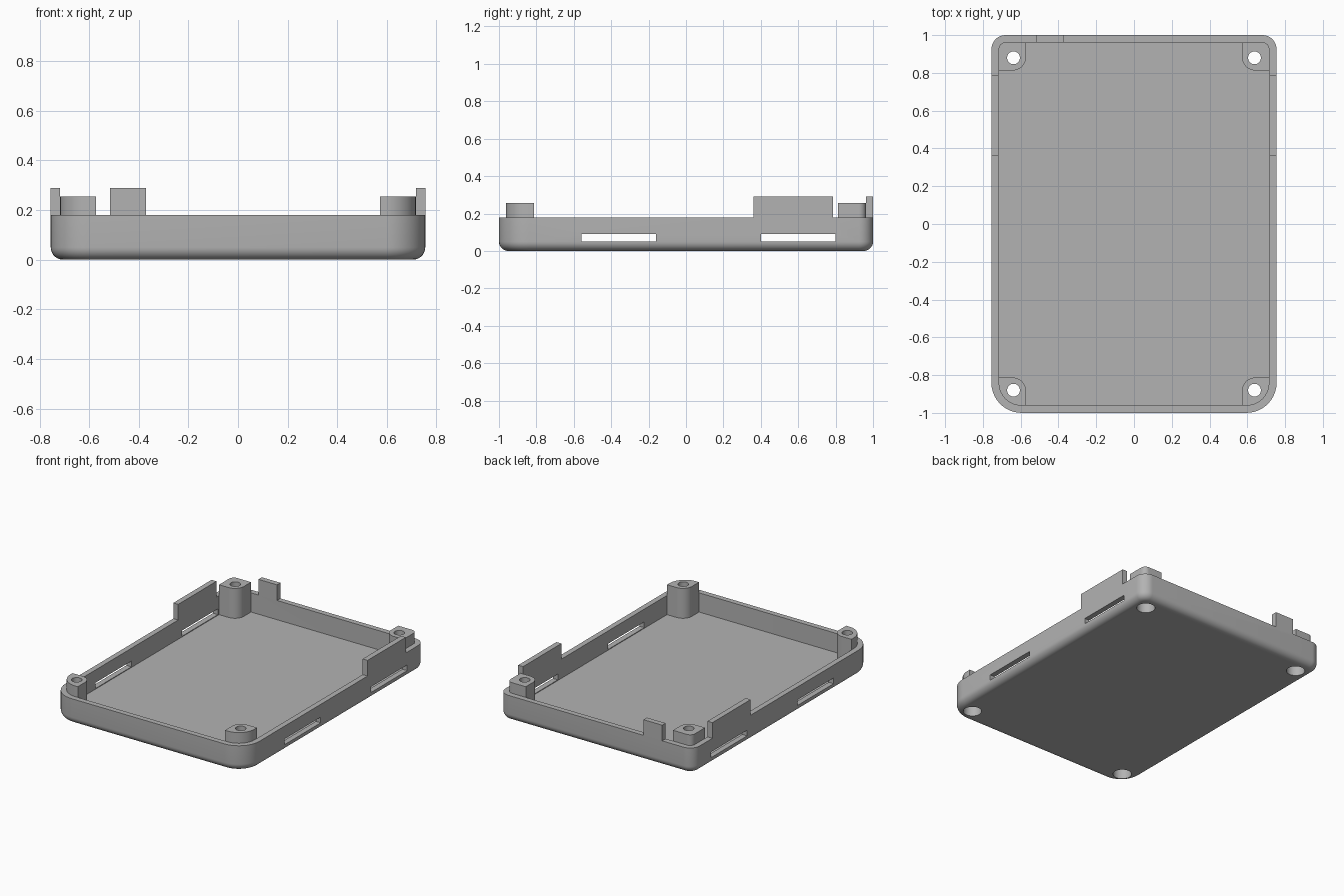
import bpy, bmesh, math
from math import pi, sin, cos

if "Cube" in bpy.data.objects:
    bpy.data.objects.remove(bpy.data.objects["Cube"], do_unlink=True)

# Main sizes
HALF_X, HALF_Y = 0.755, 1.0
WALL, FLOOR, RIM, TAB_TOP, POST_TOP = 0.038, 0.045, 0.18, 0.29, 0.255
FRONT_R, BACK_R, FILLET = 0.16, 0.075, 0.05

grey = bpy.data.materials.new("plain grey")
grey.use_nodes = True
colour = (0.45, 0.45, 0.45, 1)
grey.diffuse_color = colour
grey.node_tree.nodes["Principled BSDF"].inputs["Base Color"].default_value = colour


def outline(x0, x1, y0, y1, radii, steps=10):
    """Rectangle with a radius per corner: front -x, front +x, back +x, back -x."""
    corners = [(x0, y0, 1, 1), (x1, y0, -1, 1), (x1, y1, -1, -1), (x0, y1, 1, -1)]
    pts = []
    for i, ((x, y, sx, sy), r) in enumerate(zip(corners, radii)):
        if r == 0:
            pts.append((x, y))
            continue
        for k in range(steps + 1):
            a = pi + (i + k / steps) * pi / 2
            pts.append((x + sx * r + r * cos(a), y + sy * r + r * sin(a)))
    return pts


def circle(x, y, r, sides=40):
    return [(x + r * cos(2 * pi * k / sides), y + r * sin(2 * pi * k / sides))
            for k in range(sides)]


def stack(name, rings):
    """Closed solid through a list of (outline, height) rings."""
    bm = bmesh.new()
    loops = [[bm.verts.new((x, y, z)) for x, y in pts] for pts, z in rings]
    for a, b in zip(loops, loops[1:]):
        for i in range(len(a)):
            j = (i + 1) % len(a)
            bm.faces.new((a[i], a[j], b[j], b[i]))
    bm.faces.new(loops[0][::-1])
    bm.faces.new(loops[-1])
    bmesh.ops.recalc_face_normals(bm, faces=bm.faces)
    mesh = bpy.data.meshes.new(name)
    bm.to_mesh(mesh)
    bm.free()
    mesh.materials.append(grey)
    ob = bpy.data.objects.new(name, mesh)
    bpy.context.collection.objects.link(ob)
    return ob


def box(name, x0, x1, y0, y1, z0, z1):
    rect = outline(x0, x1, y0, y1, (0, 0, 0, 0))
    return stack(name, [(rect, z0), (rect, z1)])


def tray_ring(inset):
    f, b = FRONT_R - inset, BACK_R - inset
    x, y = HALF_X - inset, HALF_Y - inset
    return outline(-x, x, -y, y, (f, f, b, b))


def finish(ob, cutters):
    bpy.ops.object.select_all(action='DESELECT')
    bpy.context.view_layer.objects.active = ob
    ob.select_set(True)
    for c in cutters:
        mod = ob.modifiers.new("cut", 'BOOLEAN')
        mod.operation = 'DIFFERENCE'
        mod.solver = 'EXACT'
        mod.object = c
        bpy.ops.object.modifier_apply(modifier=mod.name)
    bpy.ops.object.shade_smooth_by_angle(angle=math.radians(30))


# Tray: filleted underside, outer wall, inner wall and floor
rings = []
for k in range(9):
    a = k / 8 * pi / 2
    rings.append((tray_ring(FILLET * (1 - sin(a))), FILLET * (1 - cos(a))))
rings += [(tray_ring(0), TAB_TOP), (tray_ring(WALL), TAB_TOP), (tray_ring(WALL), FLOOR)]
tray = stack("tray", rings)

# Lower the rim everywhere except at the raised tabs
cutters = [
    box("rim_cutter_front", -2, 2, -2, 0.36, RIM, 1),
    box("rim_cutter_back_right", -2, -0.515, 0.785, 2, RIM, 1),
    box("rim_cutter_back_left", -0.37, 2, 0.785, 2, RIM, 1),
]
# Slots through both side walls
for y0 in (-0.56, 0.40):
    cutters.append(box("slot_cutter", -2, 2, y0, y0 + 0.4, 0.05, 0.09))

# Corner screw posts with a through hole and a wider recess from below
posts = []
inner_x, inner_y = HALF_X - WALL, HALF_Y - WALL
for sy, side_y in ((-1, "front"), (1, "back")):
    wall_r = (FRONT_R if sy < 0 else BACK_R) - WALL
    for sx, side_x in ((-1, "right"), (1, "left")):
        x0, x1 = sorted((sx * inner_x, sx * 0.572))
        y0, y1 = sorted((sy * inner_y, sy * 0.813))
        radii = [0, 0, 0, 0]
        outer = [(-1, -1), (1, -1), (1, 1), (-1, 1)].index((sx, sy))
        radii[outer] = wall_r
        radii[(outer + 2) % 4] = 0.07
        shape = outline(x0, x1, y0, y1, radii)
        post = stack(f"{side_y}_{side_x}_screw_post", [(shape, FLOOR), (shape, POST_TOP)])
        hx, hy = sx * 0.638, sy * 0.88
        recess, hole = circle(hx, hy, 0.06), circle(hx, hy, 0.034)
        drill = stack("screw_hole_cutter",
                      [(recess, -0.1), (recess, 0.11), (hole, 0.11), (hole, 0.5)])
        cutters.append(drill)
        posts.append((post, drill))

finish(tray, cutters)
for post, drill in posts:
    finish(post, [drill])

# Cutters are no longer needed once applied
for c in cutters:
    bpy.data.objects.remove(c, do_unlink=True)
